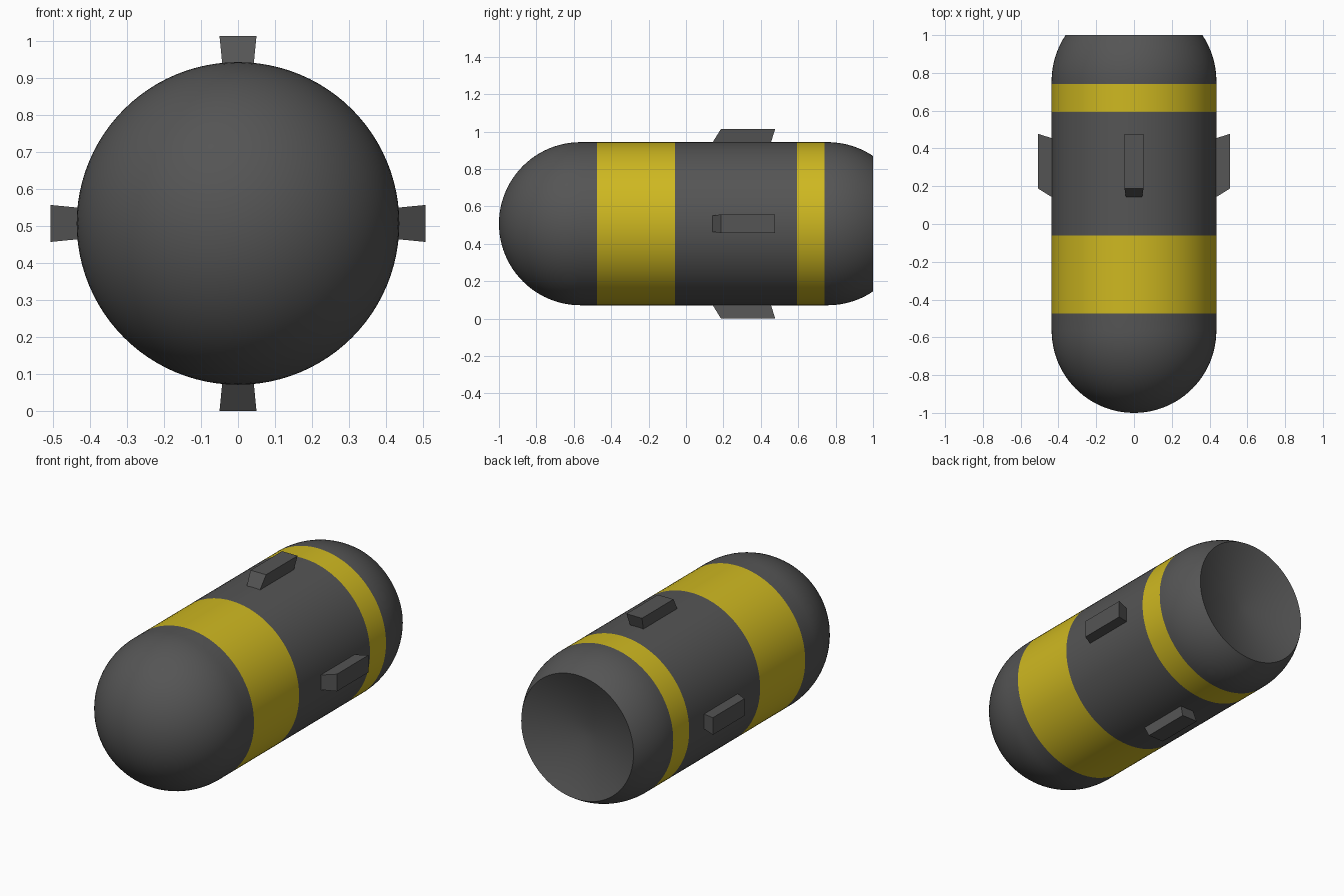
import bpy, math
from mathutils import Matrix, Vector

if "Cube" in bpy.data.objects:
    bpy.data.objects.remove(bpy.data.objects["Cube"])

AXIS_Z = 0.507   # height of the long axis
R = 0.436        # body radius
SEG = 96

def material(name, rgb):
    m = bpy.data.materials.new(name)
    m.diffuse_color = (*rgb, 1)
    m.use_nodes = True
    m.node_tree.nodes["Principled BSDF"].inputs["Base Color"].default_value = m.diffuse_color
    return m

dark = material("dark_grey", (0.09, 0.09, 0.09))
yellow = material("yellow", (0.62, 0.48, 0.015))

def add_object(name, verts, faces, mat, smooth):
    me = bpy.data.meshes.new(name)
    me.from_pydata(verts, [], faces)
    me.materials.append(mat)
    ob = bpy.data.objects.new(name, me)
    bpy.context.collection.objects.link(ob)
    if smooth:
        bpy.ops.object.select_all(action='DESELECT')
        ob.select_set(True)
        bpy.context.view_layer.objects.active = ob
        bpy.ops.object.shade_smooth_by_angle(angle=math.radians(35))
    return ob

def lathe(name, profile, mat):
    """Spin (y, radius) points about the long axis; radius 0 makes a pole."""
    verts, rings, faces = [], [], []
    for y, r in profile:
        n = 1 if r < 1e-6 else SEG
        rings.append([len(verts) + i for i in range(n)])
        for i in range(n):
            a = math.tau * i / SEG
            verts.append((r * math.cos(a), y, AXIS_Z + r * math.sin(a)))
    for a, b in zip(rings, rings[1:]):
        for i in range(SEG):
            j = (i + 1) % SEG
            if len(a) == 1:
                faces.append((a[0], b[i], b[j]))
            elif len(b) == 1:
                faces.append((a[j], a[i], b[0]))
            else:
                faces.append((a[j], a[i], b[i], b[j]))
    return add_object(name, verts, faces, mat, True)

# Rounded nose
nose = []
for k in range(25):
    t = math.pi / 2 * k / 24
    nose.append((-1 + R - R * math.cos(t), R * math.sin(t)))
lathe("nose", nose + [(-0.475, R)], dark)

# Straight middle with two painted bands
lathe("front_band", [(-0.475, R), (-0.06, R)], yellow)
lathe("middle_body", [(-0.06, R), (0.593, R)], dark)
lathe("rear_band", [(0.593, R), (0.74, R)], yellow)

# Tail: rounded shoulder cut off flat, with a dished end
tail = [(0.74, R)]
c = 0.757
for k in range(13):
    y = c + (1 - c) * k / 12
    tail.append((y, math.sqrt(R * R - (y - c) ** 2)))
rim = tail[-1][1]
for k in range(1, 13):
    u = 1 - k / 12
    tail.append((1 - 0.09 * (1 - u ** 1.7), rim * u))
lathe("tail", tail, dark)

# Four lugs around the body: (radius, half width, front y, back y)
inner, outer = (0.415, 0.041, 0.13, 0.448), (0.507, 0.05, 0.187, 0.477)
lug = [Vector((sx * w, y, r)) for r, w, y0, y1 in (inner, outer)
       for sx, y in ((-1, y0), (1, y0), (1, y1), (-1, y1))]
lug_faces = [(3, 2, 1, 0), (4, 5, 6, 7)] + \
            [(i, (i + 1) % 4, (i + 1) % 4 + 4, i + 4) for i in range(4)]
for k, side in enumerate(("top", "right", "bottom", "left")):
    m = Matrix.Translation((0, 0, AXIS_Z)) @ Matrix.Rotation(k * math.pi / 2, 4, 'Y')
    add_object(side + "_lug", [m @ v for v in lug], lug_faces, dark, False)
